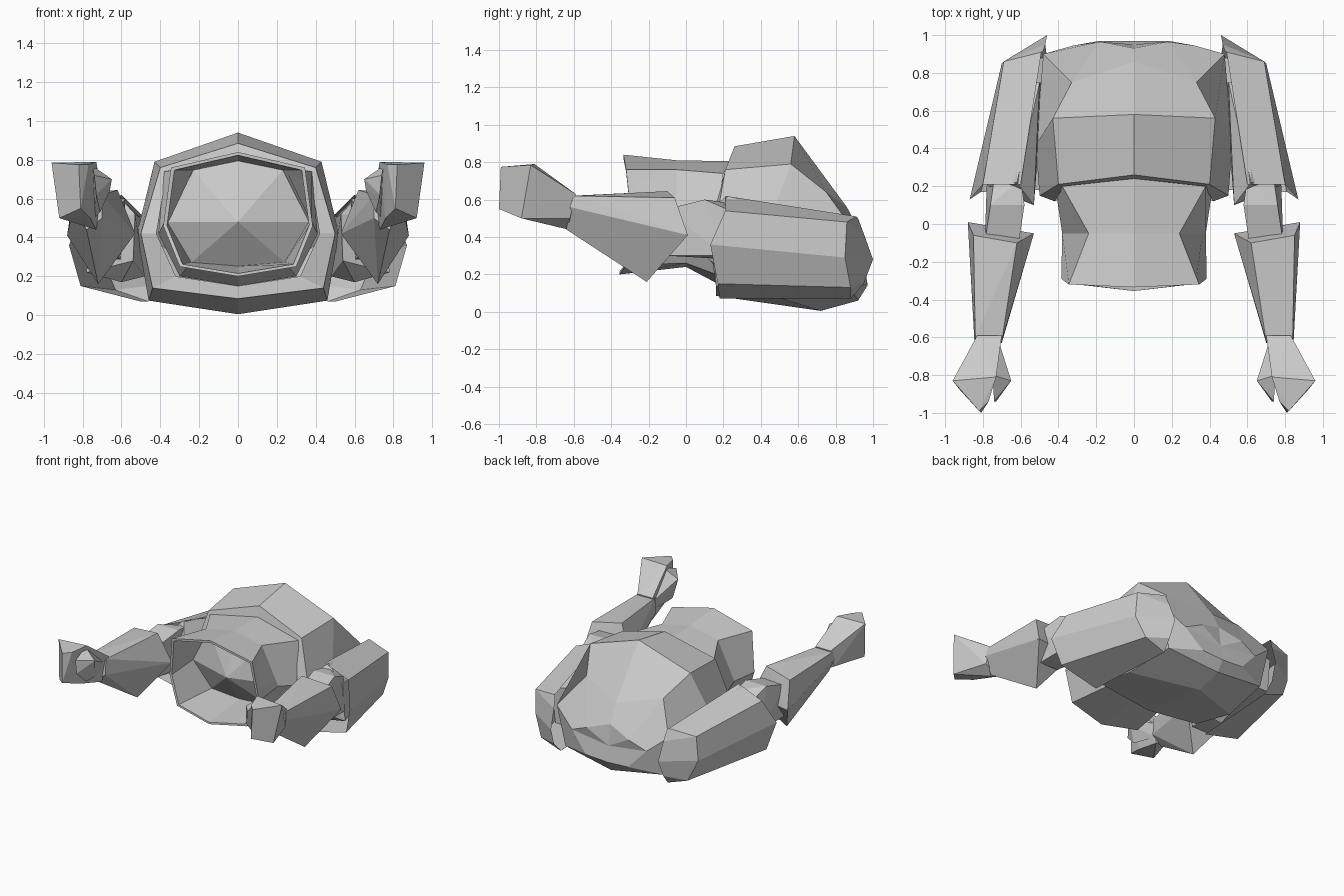
import bpy, bmesh

cube = bpy.data.objects.get("Cube")
if cube:
    bpy.data.objects.remove(cube, do_unlink=True)

grey = bpy.data.materials.new("plain grey")
grey.use_nodes = True
tone = (0.6, 0.6, 0.6, 1)
grey.diffuse_color = tone
grey.node_tree.nodes["Principled BSDF"].inputs["Base Color"].default_value = tone


def finish(name, bm):
    bmesh.ops.recalc_face_normals(bm, faces=bm.faces)
    mesh = bpy.data.meshes.new(name)
    bm.to_mesh(mesh)
    bm.free()
    mesh.materials.append(grey)
    obj = bpy.data.objects.new(name, mesh)
    bpy.context.collection.objects.link(obj)
    return obj


def full_ring(half):
    """Half section from top centre to bottom centre, closed across x = 0."""
    return half + [(-x, y, z) for x, y, z in half[-2:0:-1]]


def bridge(bm, rings, closed=True):
    rows = [[bm.verts.new(p) for p in ring] for ring in rings]
    count = len(rows[0])
    for a, b in zip(rows, rows[1:]):
        for i in range(count if closed else count - 1):
            j = (i + 1) % count
            bm.faces.new((a[i], a[j], b[j], b[i]))
    return rows


def fan(bm, row, centre):
    tip = bm.verts.new(centre)
    for i, v in enumerate(row):
        bm.faces.new((v, row[(i + 1) % len(row)], tip))


def flip(points):
    return [(-x, y, z) for x, y, z in points]


def hull_pair(name, points):
    for side, pts in (("left", points), ("right", flip(points))):
        bm = bmesh.new()
        for p in pts:
            bm.verts.new(p)
        bmesh.ops.convex_hull(bm, input=bm.verts)
        bmesh.ops.dissolve_limit(bm, angle_limit=0.03, verts=bm.verts, edges=bm.edges)
        finish(side + "_" + name, bm)


# Torso shell: front rim opening, shoulder ring and back
inner_rim = [(0, .24, .80), (.37, .2, .72), (.42, .12, .42), (.32, .16, .2), (0, .17, .15)]
front_rim = [(0, .26, .885), (.40, .21, .76), (.50, .15, .42), (.44, .16, .14), (0, .16, .085)]
crown = [(0, .58, .94), (.43, .56, .79), (.52, .42, .42), (.46, .5, .075), (0, .72, .005)]
back = [(0, .86, .56), (.33, .75, .64), (.48, .9, .43), (.42, .88, .12), (0, .92, .06)]
tail = [(0, .93, .42), (.18, .965, .36), (.32, .945, .3), (.18, .97, .15), (0, .97, .14)]
bm = bmesh.new()
rows = bridge(bm, [full_ring(r) for r in (inner_rim, front_rim, crown, back, tail)])
fan(bm, rows[-1], (0, .95, .26))
finish("torso_shell", bm)

# Head: waisted collar with a faceted dome set deep inside
neck = [(0, .24, .805), (.38, .2, .74), (.41, .15, .42), (.3, .16, .2), (0, .17, .15)]
waist = [(0, -.05, .81), (.24, -.05, .76), (.38, -.05, .48), (.25, 0, .26), (0, 0, .24)]
brow = [(0, -.335, .84), (.345, -.32, .76), (.385, -.29, .46), (.3, -.32, .25), (0, -.355, .2)]
lip = [(x * .95, y, .5 + (z - .5) * .95) for x, y, z in brow]
throat = [(x * .96, y + .02, .5 + (z - .5) * .95) for x, y, z in waist]
bm = bmesh.new()
rows = bridge(bm, [full_ring(r) for r in (neck, waist, brow, lip, throat)])
fan(bm, rows[-1], (0, -.14, .48))
finish("head", bm)

# Upper arm armour: open channel of plates
cuff = [(.6, .21, .62), (.8, .21, .54), (.87, .13, .36), (.81, .17, .15), (.5, .18, .07)]
shoulder = [(.49, .91, .51), (.69, .86, .48), (.7, .85, .29), (.63, .88, .13), (.47, .87, .07)]
end = [(.48, .92, .5), (.47, .95, .42), (.46, 1, .28), (.47, .95, .15), (.46, .88, .07)]
for side in ("left", "right"):
    sections = [cuff, shoulder, end]
    if side == "right":
        sections = [flip(s) for s in sections]
    bm = bmesh.new()
    bridge(bm, sections, closed=False)
    bmesh.ops.remove_doubles(bm, verts=bm.verts, dist=.015)
    finish(side + "_upper_arm_armour", bm)

# Arm core under the armour
hull_pair("upper_arm", [
    (.5, .75, .5), (.62, .75, .46), (.6, .75, .2), (.48, .75, .2),
    (.62, .22, .62), (.53, .1, .52), (.54, .12, .28), (.76, .2, .5), (.78, .2, .22), (.6, .24, .17)])

# Elbow joint
hull_pair("elbow", [
    (.6, .24, .58), (.74, .24, .54), (.78, .2, .3), (.6, .24, .28), (.58, .1, .6), (.76, .1, .6),
    (.61, -.1, .55), (.79, -.1, .55), (.78, -.1, .3), (.62, -.1, .3)])

# Forearm, tapering to the wrist
hull_pair("forearm", [
    (.62, -.1, .645), (.85, -.06, .61), (.88, .01, .41), (.72, -.21, .16), (.53, -.05, .42),
    (.7, -.62, .62), (.84, -.6, .62), (.845, -.62, .56), (.78, -.64, .44), (.7, -.63, .5)])

# Fist and thumb
hull_pair("hand", [
    (.7, -.59, .63), (.83, -.59, .63), (.84, -.62, .5), (.73, -.63, .44),
    (.73, -.81, .79), (.96, -.83, .785), (.92, -.88, .5), (.76, -.85, .5),
    (.77, -.94, .775), (.82, -.99, .775), (.81, -1, .55)])
hull_pair("thumb", [
    (.71, -.64, .6), (.74, -.64, .5), (.65, -.83, .7), (.75, -.8, .77),
    (.66, -.82, .64), (.74, -.94, .72), (.73, -.94, .62), (.71, -.85, .53)])
